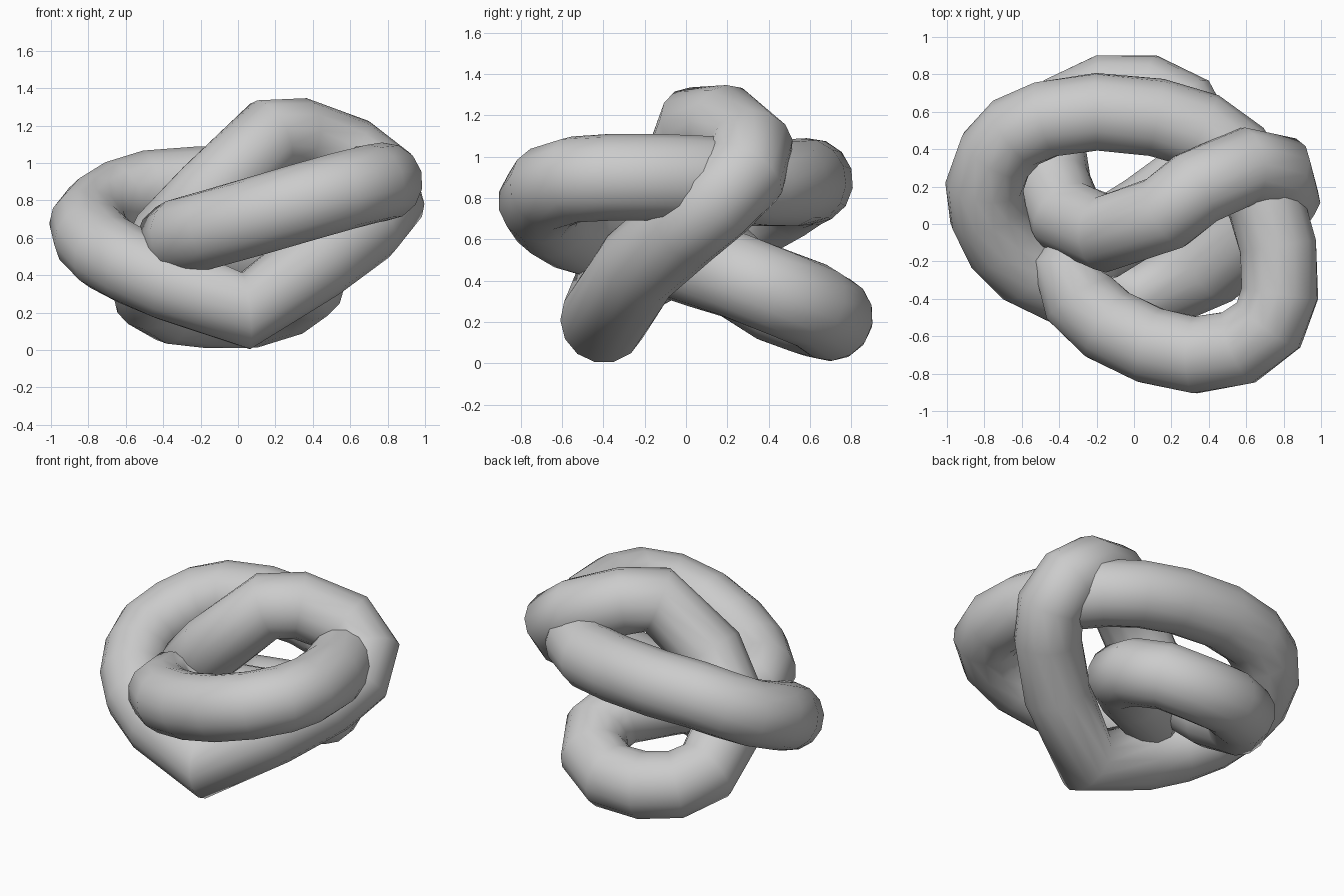
import bpy

# centre line of the single closed knotted tube
path = [
    # low front bend, then the big arc sweeping left and over the back
    (0.04, -0.40, 0.21), (-0.36, -0.34, 0.36), (-0.57, -0.24, 0.45),
    (-0.70, -0.11, 0.52), (-0.78, 0.05, 0.60), (-0.80, 0.20, 0.67),
    (-0.74, 0.37, 0.74), (-0.63, 0.49, 0.81), (-0.47, 0.56, 0.86),
    (-0.20, 0.60, 0.88), (0.12, 0.57, 0.88), (0.36, 0.50, 0.87),
    (0.54, 0.37, 0.87),
    # front loop
    (0.70, 0.12, 0.89), (0.77, -0.12, 0.90), (0.78, -0.37, 0.90),
    (0.72, -0.54, 0.89), (0.56, -0.66, 0.85), (0.33, -0.70, 0.785),
    (0.09, -0.65, 0.715), (-0.14, -0.54, 0.65), (-0.29, -0.40, 0.61),
    (-0.34, -0.25, 0.59),
    # diagonal through the middle and low loop at the back
    (-0.22, -0.12, 0.54), (0.07, 0.06, 0.48), (0.31, 0.25, 0.42),
    (0.36, 0.43, 0.35), (0.26, 0.61, 0.28), (0.07, 0.70, 0.22),
    (-0.16, 0.70, 0.22), (-0.35, 0.61, 0.24), (-0.46, 0.44, 0.30),
    (-0.44, 0.22, 0.44),
    # rise to the crest and down the right side
    (-0.36, 0.04, 0.61), (-0.15, -0.05, 0.83), (0.17, 0.06, 1.14),
    (0.33, 0.19, 1.14), (0.60, 0.31, 1.04), (0.76, 0.28, 0.92),
    (0.79, 0.15, 0.79), (0.68, -0.01, 0.66), (0.42, -0.23, 0.47),
]

curve = bpy.data.curves.new("knotted_tube", 'CURVE')
curve.dimensions = '3D'
curve.bevel_depth = 0.21
curve.bevel_resolution = 5
curve.twist_mode = 'MINIMUM'
spline = curve.splines.new('POLY')
spline.points.add(len(path) - 1)
for point, co in zip(spline.points, path):
    point.co = (*co, 1)
spline.use_cyclic_u = True
spline.use_smooth = True

tube = bpy.data.objects.new("knotted_tube", curve)
bpy.context.collection.objects.link(tube)

# turn the curve into a smooth mesh
bpy.context.view_layer.objects.active = tube
tube.select_set(True)
bpy.ops.object.convert(target='MESH')
bpy.ops.object.shade_smooth()
